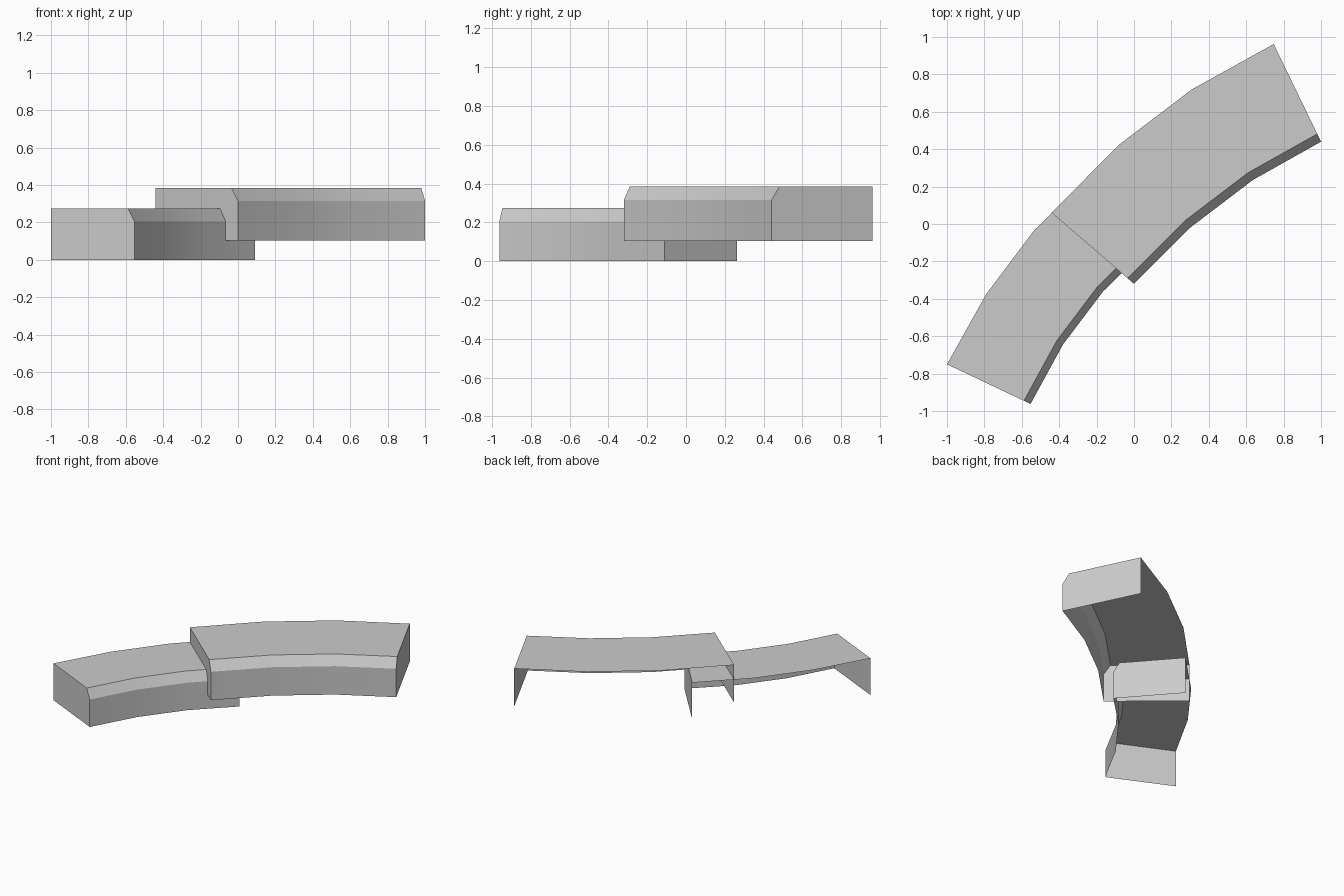
import bpy
import bmesh
import math
from mathutils import Vector

cube = bpy.data.objects.get("Cube")
if cube:
    bpy.data.objects.remove(cube, do_unlink=True)

grey = bpy.data.materials.new("light_grey")
grey.use_nodes = True
colour = (0.6, 0.6, 0.6, 1)
grey.diffuse_color = colour
grey.node_tree.nodes["Principled BSDF"].inputs["Base Color"].default_value = colour


def curved_ledge(name, back, front, base, height):
    """Open shell: top, bevelled lip, front wall and two end caps."""
    bm = bmesh.new()
    rows = []
    for b, f in zip(back, front):
        b, f = Vector(b), Vector(f)
        lip = f.lerp(b, 0.08)
        top = base + height
        section = [(b, base), (b, top), (lip, top), (f, top - 0.07), (f, base)]
        rows.append([bm.verts.new((p.x, p.y, z)) for p, z in section])
    # Sweep from the back top edge to the foot of the front wall
    for r, s in zip(rows, rows[1:]):
        for i in range(1, 4):
            bm.faces.new((r[i], r[i + 1], s[i + 1], s[i]))
    # End caps
    bm.faces.new(rows[0][::-1])
    bm.faces.new(rows[-1])
    bm.normal_update()
    # Point the shell outward, with the top facing up
    bmesh.ops.recalc_face_normals(bm, faces=bm.faces)
    bm.normal_update()
    if max(bm.faces, key=lambda f: abs(f.normal.z)).normal.z < 0:
        bmesh.ops.reverse_faces(bm, faces=bm.faces)
    mesh = bpy.data.meshes.new(name)
    bm.to_mesh(mesh)
    bm.free()
    mesh.materials.append(grey)
    obj = bpy.data.objects.new(name, mesh)
    bpy.context.collection.objects.link(obj)
    bpy.ops.object.select_all(action="DESELECT")
    obj.select_set(True)
    bpy.context.view_layer.objects.active = obj
    bpy.ops.object.shade_smooth_by_angle(angle=math.radians(20))


curved_ledge("lower_ledge",
             [(-1, -0.75), (-0.79, -0.375), (-0.535, -0.035), (-0.235, 0.262)],
             [(-0.553, -0.962), (-0.38, -0.645), (-0.165, -0.36), (0.09, -0.11)],
             0, 0.275)
curved_ledge("upper_ledge",
             [(-0.44, 0.06), (-0.085, 0.42), (0.31, 0.72), (0.747, 0.962)],
             [(0, -0.32), (0.3, -0.02), (0.635, 0.235), (1, 0.44)],
             0.103, 0.282)
